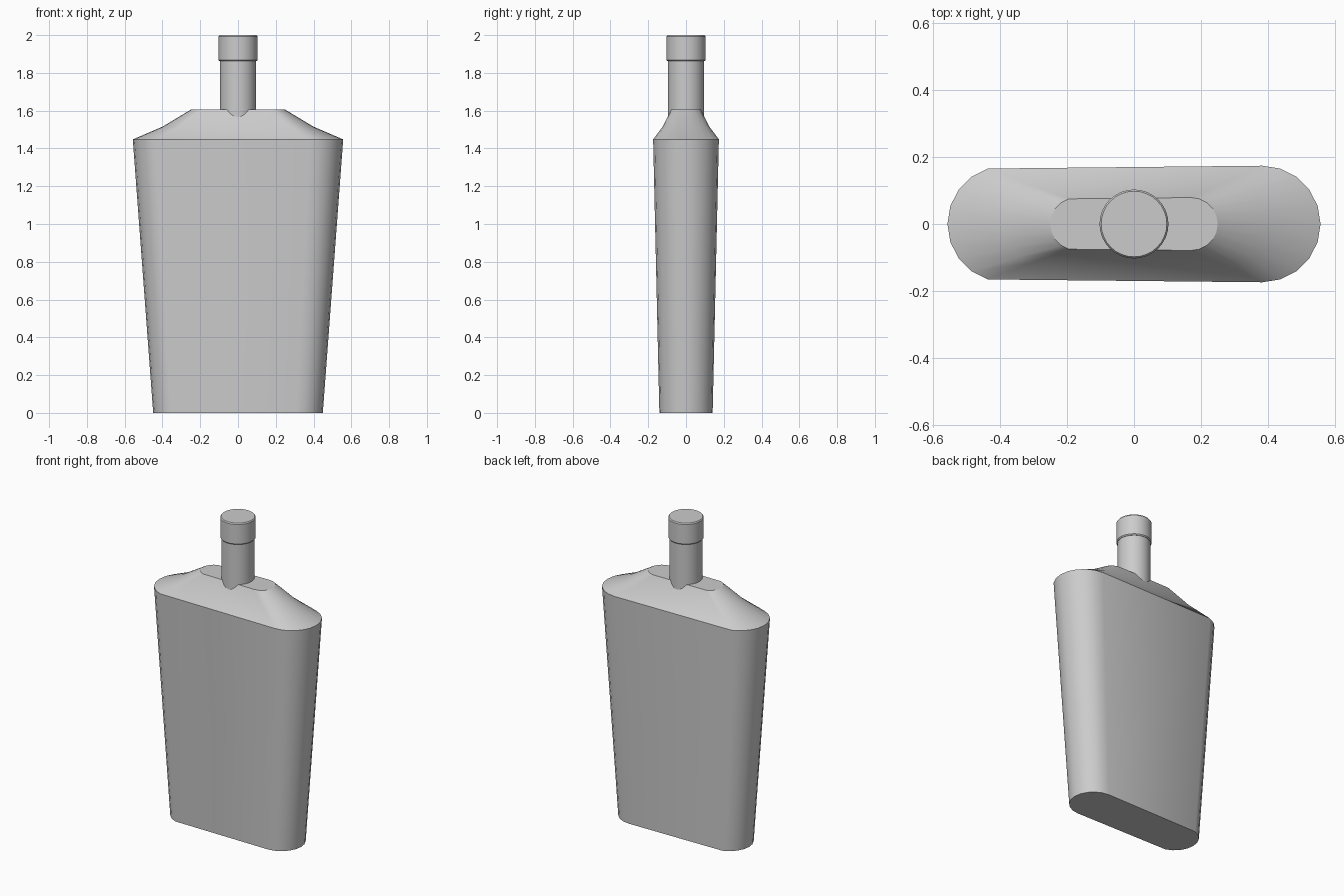
import bpy, bmesh
from math import sin, cos, pi, radians

if "Cube" in bpy.data.objects:
    bpy.data.objects.remove(bpy.data.objects["Cube"])


def make_object(name, rings):
    """Loft a closed skin through rings of points, capping both ends."""
    bm = bmesh.new()
    loops = [[bm.verts.new(p) for p in ring] for ring in rings]
    n = len(loops[0])
    for a, b in zip(loops, loops[1:]):
        for i in range(n):
            j = (i + 1) % n
            bm.faces.new((a[i], a[j], b[j], b[i]))
    bm.faces.new(loops[0][::-1])
    bm.faces.new(loops[-1])
    mesh = bpy.data.meshes.new(name)
    bm.to_mesh(mesh)
    bm.free()
    obj = bpy.data.objects.new(name, mesh)
    bpy.context.collection.objects.link(obj)
    bpy.ops.object.select_all(action='DESELECT')
    obj.select_set(True)
    bpy.context.view_layer.objects.active = obj
    bpy.ops.object.shade_smooth_by_angle(angle=radians(30))
    return obj


def slab(half_x, r, z):
    """Rounded slab section; left end starts one step later than the right."""
    c = half_x - r
    step = pi / 10
    right = [(c + r * cos(i * step), r * sin(i * step), z) for i in range(-5, 6)]
    left = [(-c + r * cos(i * step), r * sin(i * step), z) for i in range(6, 15)]
    return right + left


def circle(r, z, n=32):
    return [(r * cos(2 * pi * i / n), r * sin(2 * pi * i / n), z) for i in range(n)]


# Tapered flask body with sloping, slightly hollow shoulders
make_object("bottle_body", [slab(0.449, 0.141, 0), slab(0.557, 0.174, 1.448),
                            slab(0.40, 0.124, 1.515), slab(0.25, 0.079, 1.605)])

# Neck sunk into the shoulders
make_object("neck", [circle(0.096, 1.52), circle(0.096, 1.88)])

# Stopper cap with softened rims
make_object("cap", [circle(0.098, 1.862), circle(0.103, 1.868),
                    circle(0.103, 1.993), circle(0.098, 2.0)])
